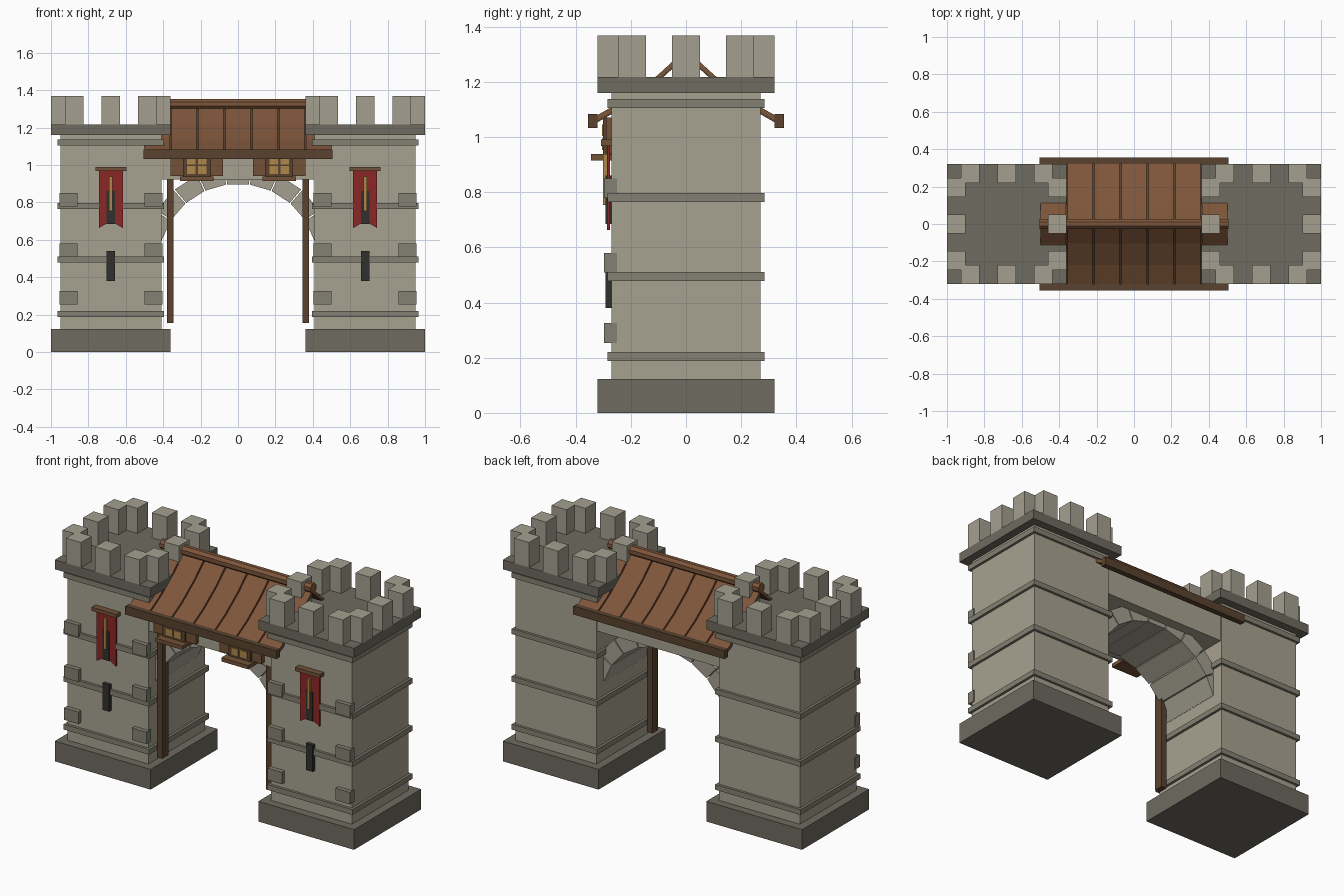
import bpy, bmesh
from math import sin, cos, pi, radians
from mathutils import Vector

if "Cube" in bpy.data.objects:
    bpy.data.objects.remove(bpy.data.objects["Cube"])


def material(name, r, g, b):
    m = bpy.data.materials.new(name)
    m.diffuse_color = (r, g, b, 1)
    m.use_nodes = True
    m.node_tree.nodes["Principled BSDF"].inputs["Base Color"].default_value = m.diffuse_color
    return m


STONE = material("stone", .39, .36, .28)
PALE = material("pale_stone", .37, .35, .28)
TRIM = material("trim_stone", .23, .22, .17)
DARK = material("dark_stone", .155, .145, .115)
SLIT = material("slit_black", .03, .03, .027)
WOOD = material("dark_wood", .10, .055, .028)
MID = material("mid_wood", .17, .085, .04)
ROOF = material("roof_wood", .21, .092, .043)
RED = material("red_cloth", .26, .02, .02)
GOLD = material("gold", .42, .25, .07)


def prism(name, pts, a, b, mat, axis="y"):
    """Extrude a 2D outline along y (points are x,z) or x (points are y,z)."""
    place = (lambda p, t: (p[0], t, p[1])) if axis == "y" else (lambda p, t: (t, p[0], p[1]))
    bm = bmesh.new()
    lo = [bm.verts.new(place(p, a)) for p in pts]
    hi = [bm.verts.new(place(p, b)) for p in pts]
    bm.faces.new(lo)
    bm.faces.new(hi[::-1])
    n = len(pts)
    for i in range(n):
        j = (i + 1) % n
        bm.faces.new((lo[i], hi[i], hi[j], lo[j]))
    bmesh.ops.recalc_face_normals(bm, faces=bm.faces)
    me = bpy.data.meshes.new(name)
    bm.to_mesh(me)
    bm.free()
    me.materials.append(mat)
    ob = bpy.data.objects.new(name, me)
    bpy.context.collection.objects.link(ob)
    return ob


def box(name, cx, w, y0, y1, z0, z1, mat):
    l, r = cx - w / 2, cx + w / 2
    return prism(name, [(l, z0), (r, z0), (r, z1), (l, z1)], y0, y1, mat)


for side, s in (("left", -1), ("right", 1)):
    c = .68 * s
    # tower body
    box(side + "_tower_base", c, .64, -.32, .32, 0, .122, DARK)
    box(side + "_tower_shaft", c, .54, -.27, .27, .122, 1.16, STONE)
    box(side + "_tower_cap", c, .64, -.32, .32, 1.16, 1.217, DARK)
    for z in (.188, .478, .765, 1.105):
        box(side + "_tower_band", c, .57, -.285, .285, z, z + .032, TRIM)

    # battlements: three merlons on each edge
    for t in (-.195, 0, .195):
        for e in (-.27, .27):
            box(side + "_merlon", c + t, .1, e - .05, e + .05, 1.217, 1.368, PALE)
            box(side + "_merlon", c + e, .1, t - .05, t + .05, 1.217, 1.368, PALE)

    # corner blocks on the front
    for z in (.254, .508, .778):
        for e in (-.227, .227):
            box(side + "_corner_block", c + e, .096, -.297, -.25, z, z + .072, TRIM)

    # arrow slits
    for z0, z1 in ((.38, .54), (.685, .86)):
        box(side + "_arrow_slit", c, .045, -.291, -.26, z0, z1, SLIT)

    # banner with forked tail
    prism(side + "_banner", [(c - .064, .975), (c - .064, .663), (c, .70), (c + .064, .663),
                             (c + .064, .975)], -.286, -.276, RED)
    box(side + "_banner_stripe", c, .018, -.30, -.28, .754, .938, GOLD)
    box(side + "_banner_rod", c, .166, -.308, -.27, .968, .99, MID)

    # window with shutters, panes and sill
    w = .22 * s
    box(side + "_window_frame", w, .15, -.30, -.25, .936, 1.07, WOOD)
    for dx in (-.029, .029):
        for z in (.952, 1.003):
            box(side + "_window_pane", w + dx, .046, -.304, -.29, z, z + .042, GOLD)
    for e in (-.108, .108):
        box(side + "_shutter", w + e, .066, -.29, -.25, .94, 1.07, MID)
    box(side + "_window_sill", w, .18, -.345, -.25, .915, .938, MID)

    # gate post
    box(side + "_gate_post", .363 * s, .035, -.228, -.172, .155, .93, WOOD)

# arch of eleven wedge stones
R0, R1, ZC, N = .426, .52, .474, 11
for i in range(N):
    a0, a1 = pi * i / N + radians(.4), pi * (i + 1) / N - radians(.4)
    prism("arch_stone", [(r * cos(a), ZC + r * sin(a))
                         for r, a in ((R0, a0), (R1, a0), (R1, a1), (R0, a1))],
          -.2, .2, PALE)

# room over the gate
box("gate_room_wall", 0, .84, -.262, .262, .922, 1.095, STONE)

# flared plank roof over a dark under-layer
slope = [(0, 1.318), (.105, 1.222), (.22, 1.137), (.34, 1.068)]


def roof_outline(d, top, thick):
    up = [(d * y, z - top) for y, z in slope]
    return up + [(y, z - thick) for y, z in reversed(up)]


for side, d in (("front", -1), ("back", 1)):
    prism(side + "_roof_underlay", roof_outline(d, .012, .014), -.5, .5, WOOD, "x")
    for i in range(7):
        x = (i - 3) * .1443
        prism(side + "_roof_plank", roof_outline(d, 0, .018), x - .068, x + .068, ROOF, "x")
    y = .338 * d
    box(side + "_eave_beam", 0, 1.01, y - .017, y + .017, 1.033, 1.083, WOOD)

# ridge log
prism("ridge_beam", [(.03 * cos(pi * (k + .5) / 4), 1.326 + .03 * sin(pi * (k + .5) / 4))
                     for k in range(8)], -.505, .505, ROOF, "x")
